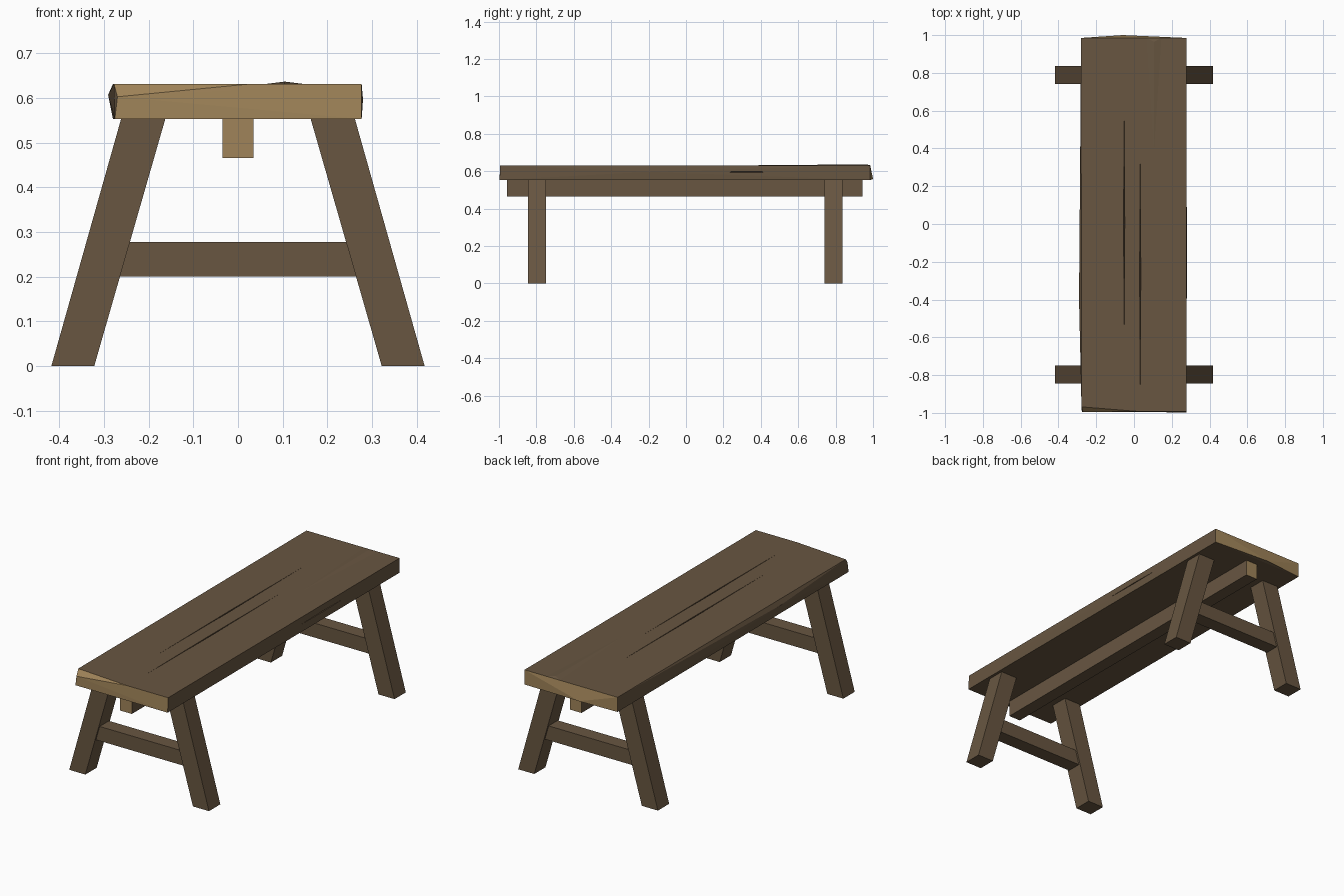
import bpy, bmesh

if "Cube" in bpy.data.objects:
    bpy.data.objects.remove(bpy.data.objects["Cube"])


def material(name, rgb):
    m = bpy.data.materials.new(name)
    m.diffuse_color = (*rgb, 1)
    m.use_nodes = True
    m.node_tree.nodes["Principled BSDF"].inputs["Base Color"].default_value = m.diffuse_color
    return m


WOOD = material("dark weathered wood", (0.138, 0.093, 0.053))
END = material("pale end grain", (0.352, 0.231, 0.100))


def hull(name, points, pale_ends=False):
    """Convex flat-faced part; faces across the grain may be pale."""
    bm = bmesh.new()
    for p in points:
        bm.verts.new(p)
    res = bmesh.ops.convex_hull(bm, input=bm.verts)
    loose = [g for g in res["geom_interior"] if isinstance(g, bmesh.types.BMVert)]
    bmesh.ops.delete(bm, geom=loose, context='VERTS')
    bmesh.ops.recalc_face_normals(bm, faces=bm.faces)
    me = bpy.data.meshes.new(name)
    me.materials.append(WOOD)
    me.materials.append(END)
    for f in bm.faces:
        f.material_index = int(pale_ends and abs(f.normal.y) > 0.6)
    bm.to_mesh(me)
    bm.free()
    ob = bpy.data.objects.new(name, me)
    bpy.context.collection.objects.link(ob)
    return ob


def prism(name, profile, y0, y1, pale_ends=False):
    """Extrude an (x, z) profile along y."""
    return hull(name, [(x, y, z) for x, z in profile for y in (y0, y1)], pale_ends)


# Seat plank: worn front corner, bulged left edge, bumped back end
Z0, Z1 = 0.553, 0.632
seat = hull("seat", [
    (-0.276, -0.995, Z0), (0.277, -0.997, Z0), (0.277, -0.993, Z1),
    (-0.278, -0.968, Z1), (0.03, -0.993, Z1), (-0.27, -0.995, 0.603),
    (-0.291, -0.40, 0.607), (0.280, -0.2, 0.597),
    (-0.280, 0.985, Z0), (-0.280, 0.985, Z1), (0.277, 0.985, Z0),
    (0.277, 0.985, Z1), (-0.06, 1.0, 0.558)], True)

# Long thin cracks in the top and right edge, cut as tapering grooves
cracks = []
for x, y0, y1 in ((-0.052, -0.635, 0.65), (0.033, -0.895, 0.365)):
    m = (y0 + y1) / 2
    cracks.append(hull("top_crack_cutter", [
        (x, y0, Z1 + 0.001), (x, y1, Z1 + 0.001), (x - 0.004, m, Z1 + 0.005),
        (x + 0.004, m, Z1 + 0.005), (x, m, Z1 - 0.02)]))
cracks.append(hull("side_crack_cutter", [
    (0.281, 0.1, 0.596), (0.281, 0.55, 0.596), (0.285, 0.33, 0.592),
    (0.285, 0.33, 0.600), (0.268, 0.33, 0.596)]))
bpy.context.view_layer.objects.active = seat
for c in cracks:
    mod = seat.modifiers.new("crack", 'BOOLEAN')
    mod.operation, mod.object, mod.solver = 'DIFFERENCE', c, 'EXACT'
    bpy.ops.object.modifier_apply(modifier=mod.name)
    bpy.data.objects.remove(c)

# Raised splinter at the back of the top
hull("splinter", [(0.065, 0.985, Z1), (0.145, 0.985, Z1), (0.105, 0.375, Z1),
                  (0.105, 0.965, 0.637), (0.105, 0.77, 0.634),
                  (0.105, 0.9, Z1 - 0.01)])

# Beam along the underside
prism("under_beam", [(-0.035, 0.466), (0.035, 0.466), (0.035, Z0), (-0.035, Z0)],
      -0.957, 0.943, True)

# Splayed legs and the stretcher joining each pair
for end, y0, y1 in (("front", -0.845, -0.748), ("back", 0.741, 0.837)):
    for side, s in (("left", -1), ("right", 1)):
        prism(f"{end}_{side}_leg", [(s * 0.418, 0), (s * 0.322, 0),
                                    (s * 0.163, Z0), (s * 0.262, Z0)], y0, y1)
    prism(f"{end}_stretcher", [(-0.28, 0.20), (0.28, 0.20),
                               (0.26, 0.278), (-0.26, 0.278)],
          y0 + 0.009, y1 - 0.009)
